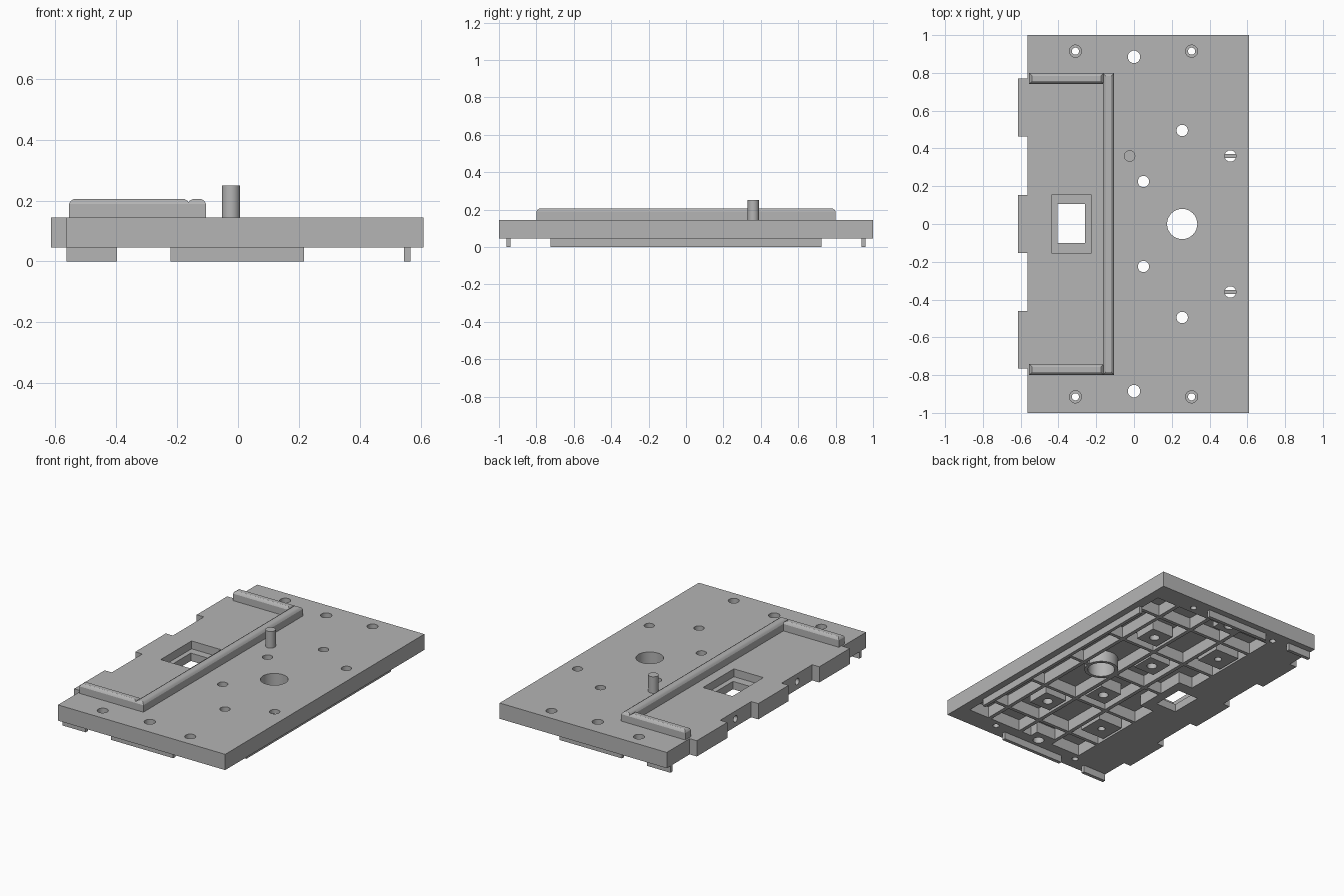
import bpy, bmesh, math
from mathutils import Matrix

cube = bpy.data.objects.get("Cube")
if cube:
    bpy.data.objects.remove(cube, do_unlink=True)

grey = bpy.data.materials.new("plain_grey")
grey.use_nodes = True
colour = (0.46, 0.46, 0.46, 1)
grey.diffuse_color = colour
grey.node_tree.nodes["Principled BSDF"].inputs["Base Color"].default_value = colour

TOP, UNDER, FLOOR = 0.145, 0.045, 0.118


def finish(name, bm):
    bmesh.ops.recalc_face_normals(bm, faces=bm.faces)
    mesh = bpy.data.meshes.new(name)
    bm.to_mesh(mesh)
    bm.free()
    mesh.materials.append(grey)
    ob = bpy.data.objects.new(name, mesh)
    bpy.context.collection.objects.link(ob)
    return ob


def box(name, x0, x1, y0, y1, z0, z1):
    bm = bmesh.new()
    bmesh.ops.create_cube(bm, size=1)
    for v in bm.verts:
        v.co = (x1 if v.co.x > 0 else x0, y1 if v.co.y > 0 else y0, z1 if v.co.z > 0 else z0)
    return finish(name, bm)


def rod(name, x, y, r, z0, z1):
    bm = bmesh.new()
    bmesh.ops.create_cone(bm, cap_ends=True, segments=32, radius1=r, radius2=r, depth=z1 - z0,
                          matrix=Matrix.Translation((x, y, (z0 + z1) / 2)))
    return finish(name, bm)


def prism(name, outline, z0, z1):
    bm = bmesh.new()
    face = bm.faces.new([bm.verts.new((x, y, z0)) for x, y in outline])
    ext = bmesh.ops.extrude_face_region(bm, geom=[face])
    for v in ext["geom"]:
        if isinstance(v, bmesh.types.BMVert):
            v.co.z = z1
    return finish(name, bm)


def cut(target, tool):
    mod = target.modifiers.new("cut", "BOOLEAN")
    mod.operation, mod.solver, mod.object = "DIFFERENCE", "EXACT", tool
    bpy.context.view_layer.update()
    bpy.context.view_layer.objects.active = target
    bpy.ops.object.modifier_apply(modifier=mod.name)
    bpy.data.objects.remove(tool, do_unlink=True)


def smooth(ob):
    bpy.ops.object.select_all(action="DESELECT")
    ob.select_set(True)
    bpy.context.view_layer.objects.active = ob
    bpy.ops.object.shade_smooth_by_angle(angle=math.radians(30))


# Plate outline with three tabs on its -x edge
edge, tab = -0.565, -0.615
outline = [(0.61, -1), (0.61, 1), (edge, 1)]
for mid in (0.617, 0, -0.613):
    outline += [(edge, mid + 0.153), (tab, mid + 0.153), (tab, mid - 0.153), (edge, mid - 0.153)]
outline.append((edge, -1))
plate = prism("base_plate", outline, UNDER, TOP)

# Underside recess, leaving ribs and screw bosses standing
recess = box("recess", -0.3, 0.545, -0.87, 0.87, 0, FLOOR)


def keep(x0, x1, y0, y1):
    cut(recess, box("kept", x0, x1, y0, y1, -0.1, 0.3))


for x in (0.39, 0.15, -0.08):
    keep(x - 0.012, x + 0.012, -1, 1)
for y in (-0.7, -0.36, 0, 0.36, 0.7):
    keep(-0.4, 0.6, y - 0.011, y + 0.011)
keep(-0.4, -0.2, -0.18, 0.18)
for s in (-1, 1):
    for x, y, r in ((0.255, 0.495, 0.075), (0.05, 0.225, 0.075), (-0.2, 0.54, 0.085), (0, 0.885, 0.07)):
        keep(x - r, x + r, s * y - r, s * y + r)
cut(recess, rod("kept", 0.255, 0, 0.1, -0.1, 0.3))
cut(plate, recess)

# Window with a stepped ledge, and the large round hole
cut(plate, box("ledge", -0.435, -0.228, -0.155, 0.155, 0.095, 0.3))
cut(plate, box("window", -0.405, -0.26, -0.1, 0.105, -0.1, 0.3))
cut(plate, rod("bore", 0.255, 0, 0.08, -0.1, 0.3))

# Screw holes
for s in (-1, 1):
    for x, y, r in ((0.255, 0.495, 0.03), (0.05, 0.225, 0.03), (0, 0.885, 0.033),
                    (-0.31, 0.915, 0.019), (0.305, 0.915, 0.019)):
        cut(plate, rod("hole", x, s * y, r, -0.1, 0.3))
    for x in (-0.31, 0.305):
        cut(plate, rod("counterbore", x, s * 0.915, 0.032, 0.1, 0.3))
    cut(plate, rod("edge_hole", 0.51, s * 0.36, 0.03, FLOOR - 0.001, 0.3))
    cut(plate, rod("blind_hole", -0.2, s * 0.54, 0.022, -0.1, 0.1))
    side = rod("side_hole", 0, 0, 0.02, -0.1, 0.1)
    side.data.transform(Matrix.Translation((edge, s * 0.31, 0.095)) @ Matrix.Rotation(math.pi / 2, 4, "Y"))
    cut(plate, side)
smooth(plate)


# Raised rails with bevelled upper edges
def rail(name, x0, x1, y0, y1):
    ob = box(name, x0, x1, y0, y1, TOP - 0.005, 0.205)
    bm = bmesh.new()
    bm.from_mesh(ob.data)
    rim = [e for e in bm.edges if all(v.co.z > 0.2 for v in e.verts)]
    bmesh.ops.bevel(bm, geom=rim, offset=0.016, segments=2, profile=0.4, affect="EDGES")
    bm.to_mesh(ob.data)
    bm.free()
    smooth(ob)


rail("long_rail", -0.165, -0.105, -0.8, 0.8)
rail("back_rail", -0.555, -0.16, 0.742, 0.8)
rail("front_rail", -0.555, -0.16, -0.8, -0.742)

# Locating pin
smooth(rod("locating_pin", -0.023, 0.36, 0.03, TOP - 0.01, 0.25))

# Feet under the plate
box("side_foot", 0.546, 0.567, -0.725, 0.725, 0, UNDER + 0.005)
for end, s in (("front", -1), ("back", 1)):
    y0, y1 = sorted((s * 0.938, s * 0.96))
    box(end + "_centre_foot", -0.222, 0.217, y0, y1, 0, UNDER + 0.005)
    box(end + "_corner_foot", -0.563, -0.398, y0, y1, 0, UNDER + 0.005)
